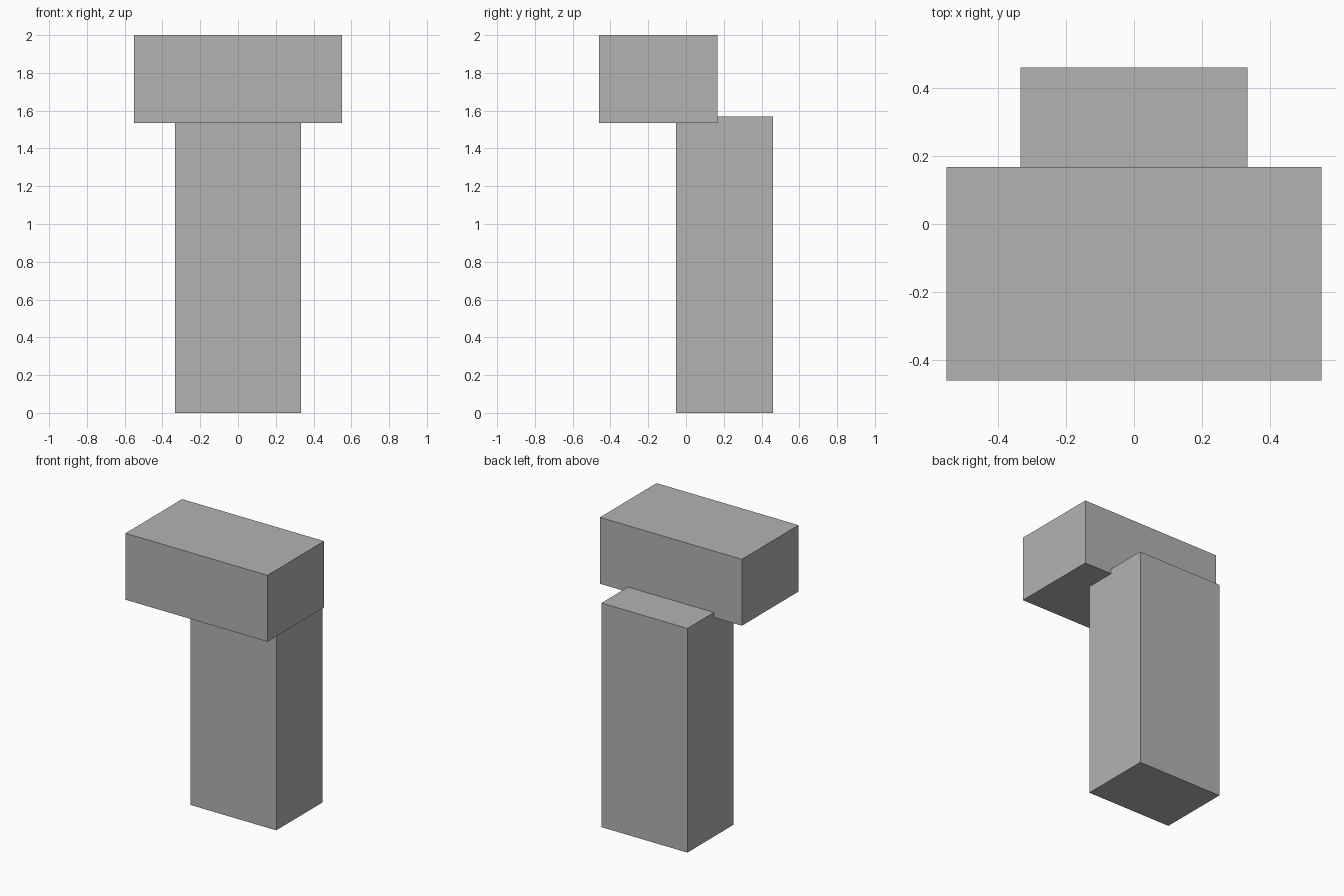
import bpy

if "Cube" in bpy.data.objects:
    bpy.data.objects.remove(bpy.data.objects["Cube"])

grey = bpy.data.materials.new("plain grey")
grey.diffuse_color = (0.45, 0.45, 0.45, 1)
grey.use_nodes = True
grey.node_tree.nodes["Principled BSDF"].inputs["Base Color"].default_value = grey.diffuse_color


def box(name, lo, hi):
    """Axis-aligned box between two corners."""
    centre = [(a + b) / 2 for a, b in zip(lo, hi)]
    size = [b - a for a, b in zip(lo, hi)]
    bpy.ops.mesh.primitive_cube_add(size=1, location=centre)
    ob = bpy.context.object
    ob.name = name
    ob.scale = size
    bpy.ops.object.transform_apply(location=False, rotation=False, scale=True)
    ob.data.materials.append(grey)
    return ob


# Tall upright post
box("post", (-0.333, -0.052, 0), (0.333, 0.46, 1.57))
# Wide block set forward, sunk slightly over the top of the post
box("head_block", (-0.55, -0.46, 1.535), (0.55, 0.167, 2))
